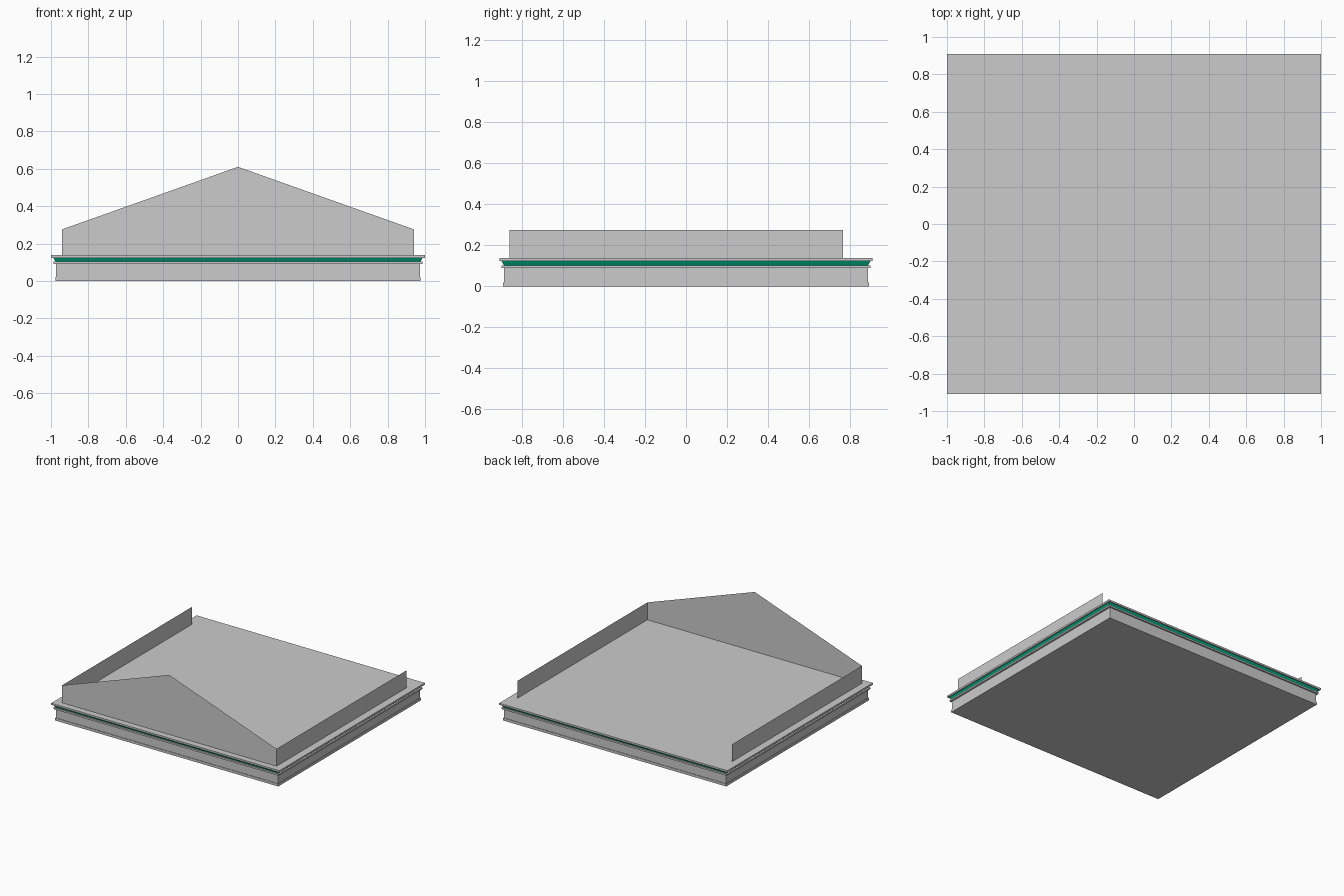
import bpy

if "Cube" in bpy.data.objects:
    bpy.data.objects.remove(bpy.data.objects["Cube"])

green = bpy.data.materials.new("green_trim")
green.diffuse_color = (0.0, 0.45, 0.25, 1)
green.use_nodes = True
green.node_tree.nodes["Principled BSDF"].inputs["Base Color"].default_value = green.diffuse_color


def make(name, verts, faces, mat=None):
    mesh = bpy.data.meshes.new(name)
    mesh.from_pydata(verts, [], faces)
    mesh.update()
    ob = bpy.data.objects.new(name, mesh)
    bpy.context.collection.objects.link(ob)
    if mat:
        mesh.materials.append(mat)
    return ob


def rings(name, profile, bottom=False, top=False, mat=None):
    """Stack of rectangles (half x, half y, z) joined into a moulding."""
    verts = [(sx * x, sy * y, z) for x, y, z in profile
             for sx, sy in ((-1, -1), (1, -1), (1, 1), (-1, 1))]
    faces = []
    for k in range(0, 4 * (len(profile) - 1), 4):
        for i in range(4):
            j = (i + 1) % 4
            faces.append((k + i, k + j, k + 4 + j, k + 4 + i))
    n = len(verts)
    if bottom:
        faces.append((3, 2, 1, 0))
    if top:
        faces.append((n - 4, n - 3, n - 2, n - 1))
    return make(name, verts, faces, mat)


# Low base with a foot, recessed wall and projecting ledge
rings("base_wall", [(0.977, 0.892, 0), (0.977, 0.892, 0.02), (0.972, 0.888, 0.02),
                    (0.972, 0.888, 0.09), (0.987, 0.9, 0.09), (0.987, 0.9, 0.103),
                    (0.975, 0.888, 0.103)], bottom=True)

# Flared green band under the deck
rings("green_band", [(0.975, 0.888, 0.103), (0.987, 0.9, 0.124)], mat=green)

# Flat deck with overhanging edge
rings("deck", [(0.987, 0.9, 0.124), (1.0, 0.91, 0.124), (1.0, 0.91, 0.138)], top=True)

# Thin parapet standing on the deck: gabled front, two low sides, open back
X, F, B, Z0, Z1 = 0.94, -0.86, 0.765, 0.138, 0.276
make("front_gable", [(-X, F, Z0), (X, F, Z0), (X, F, Z1), (0, F, 0.61), (-X, F, Z1)],
     [(0, 1, 2, 3, 4)])
for side, s in (("left", -1), ("right", 1)):
    face = (0, 1, 2, 3) if s > 0 else (3, 2, 1, 0)
    make(side + "_parapet", [(s * X, F, Z0), (s * X, B, Z0), (s * X, B, Z1), (s * X, F, Z1)],
         [face])
